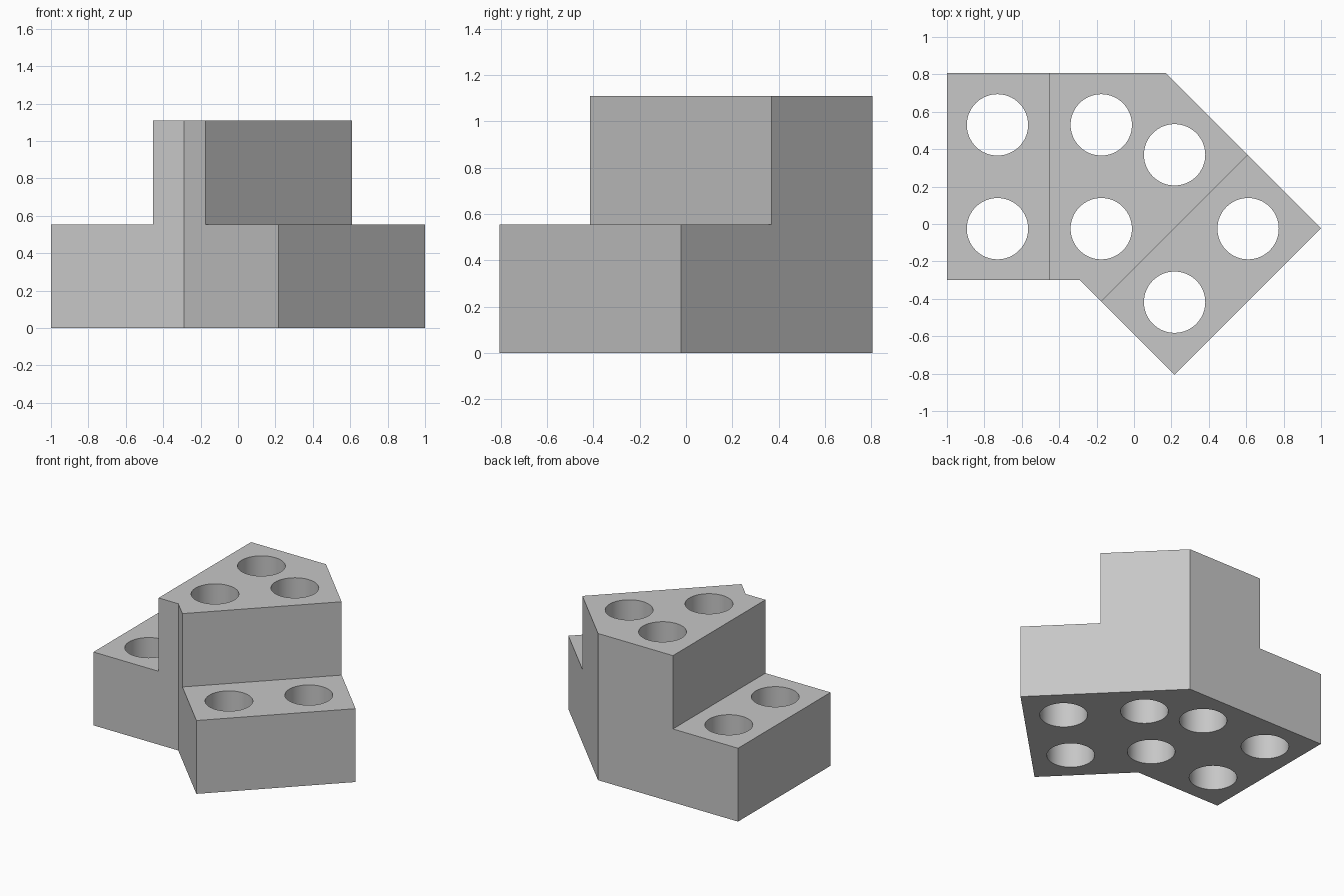
import bpy
import bmesh
import math

if "Cube" in bpy.data.objects:
    bpy.data.objects.remove(bpy.data.objects["Cube"], do_unlink=True)

TOP, STEP = 1.11, 0.555
HOLE_RADIUS = 0.164

grey = bpy.data.materials.new("light grey")
grey.use_nodes = True
grey.diffuse_color = (0.57, 0.57, 0.57, 1)
grey.node_tree.nodes["Principled BSDF"].inputs["Base Color"].default_value = grey.diffuse_color


def prism(name, outline, z0, z1):
    """Extrude a flat outline from z0 to z1."""
    bm = bmesh.new()
    base = bm.faces.new([bm.verts.new((x, y, z0)) for x, y in outline])
    lifted = bmesh.ops.extrude_face_region(bm, geom=[base])["geom"]
    for v in lifted:
        if isinstance(v, bmesh.types.BMVert):
            v.co.z = z1
    bmesh.ops.recalc_face_normals(bm, faces=bm.faces)
    mesh = bpy.data.meshes.new(name)
    bm.to_mesh(mesh)
    bm.free()
    obj = bpy.data.objects.new(name, mesh)
    bpy.context.collection.objects.link(obj)
    mesh.materials.append(grey)
    return obj


def cut(target, cutter):
    """Subtract the cutter, then discard it."""
    cutter.hide_render = True
    mod = target.modifiers.new("cut", "BOOLEAN")
    mod.operation = "DIFFERENCE"
    mod.solver = "EXACT"
    mod.object = cutter
    bpy.context.view_layer.objects.active = target
    bpy.ops.object.modifier_apply(modifier=mod.name)
    bpy.data.objects.remove(cutter, do_unlink=True)


# Bent block at full height
outline = [(-1, 0.806), (0.172, 0.806), (1, -0.022), (0.216, -0.806),
           (-0.29, -0.3), (-1, -0.3)]
block = prism("stepped_block", outline, 0, TOP)

# Lower step at each end
cut(block, prism("right_step_cutter", [(-2, -2), (-0.455, -2), (-0.455, 2), (-2, 2)], STEP, 2))
cut(block, prism("left_step_cutter", [(-0.76, -1), (1.24, 1), (2.24, 0), (0.24, -2)], STEP, 2))

# Round holes through the whole block
holes = [(x, y) for x in (-0.73, -0.175) for y in (0.53, -0.025)]
holes += [(0.217, 0.37), (0.61, -0.025), (0.217, -0.418)]
for cx, cy in holes:
    circle = [(cx + HOLE_RADIUS * math.cos(a), cy + HOLE_RADIUS * math.sin(a))
              for a in (math.tau * i / 64 for i in range(64))]
    cut(block, prism("hole_cutter", circle, -1, 2))

# Smooth hole walls, sharp block edges
bpy.ops.object.select_all(action="DESELECT")
block.select_set(True)
bpy.context.view_layer.objects.active = block
bpy.ops.object.shade_smooth_by_angle(angle=math.radians(30))
